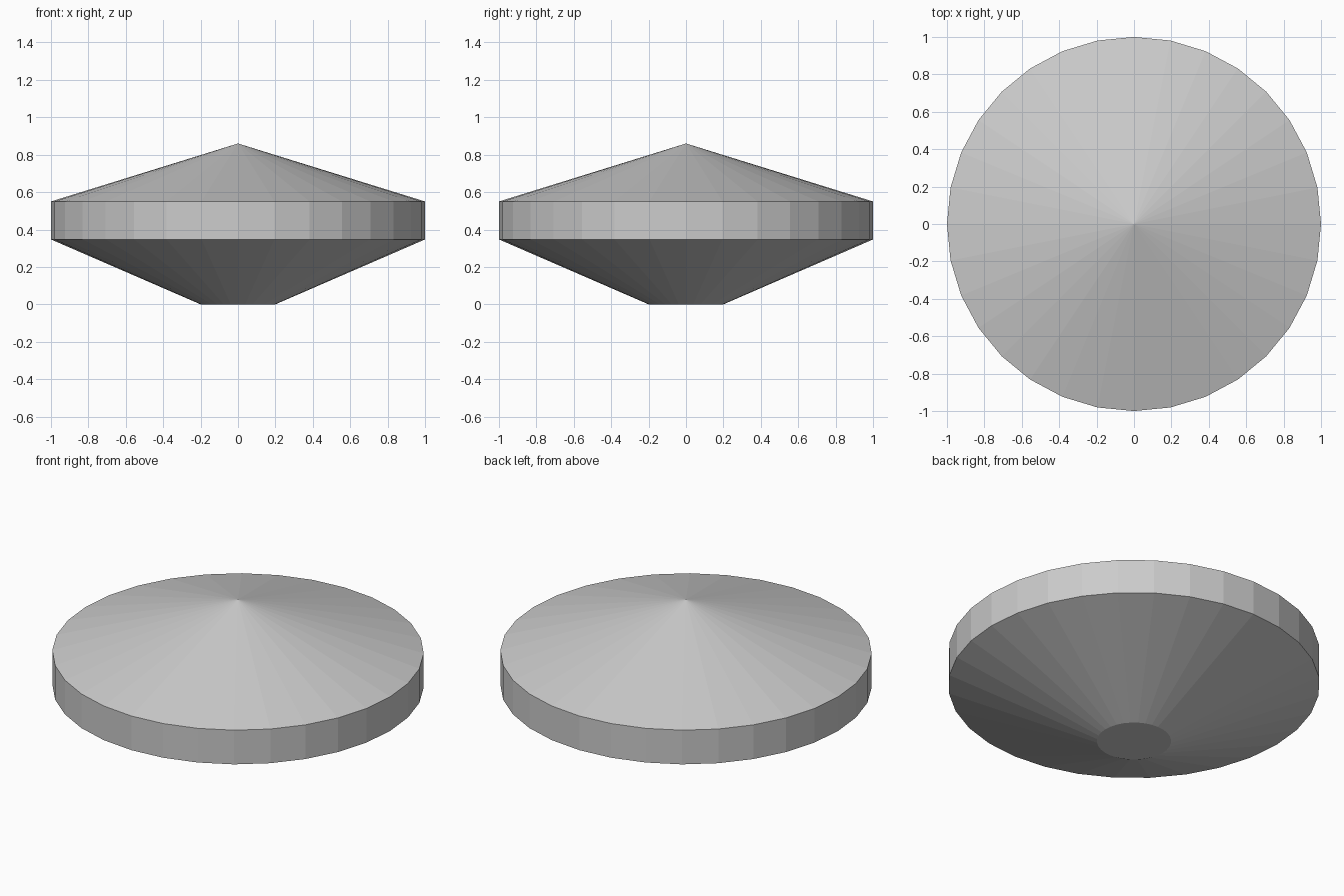
import bpy
import bmesh
from math import cos, sin, tau

cube = bpy.data.objects.get("Cube")
if cube:
    bpy.data.objects.remove(cube, do_unlink=True)

SIDES = 32

grey = bpy.data.materials.new("light grey")
grey.use_nodes = True
grey.diffuse_color = (0.6, 0.6, 0.6, 1)
grey.node_tree.nodes["Principled BSDF"].inputs["Base Color"].default_value = grey.diffuse_color


def ring(bm, radius, z):
    return [bm.verts.new((radius * cos(tau * i / SIDES), radius * sin(tau * i / SIDES), z))
            for i in range(SIDES)]


bm = bmesh.new()

# Flat foot, flared underside and upright rim
rings = [ring(bm, r, z) for r, z in ((0.2, 0), (1, 0.347), (1, 0.55))]
bm.faces.new(rings[0][::-1])
for low, high in zip(rings, rings[1:]):
    for i in range(SIDES):
        j = (i + 1) % SIDES
        bm.faces.new((low[i], low[j], high[j], high[i]))

# Shallow cone on top
tip = bm.verts.new((0, 0, 0.86))
for i in range(SIDES):
    bm.faces.new((rings[-1][i], rings[-1][(i + 1) % SIDES], tip))

mesh = bpy.data.meshes.new("faceted_disc")
bm.to_mesh(mesh)
bm.free()
mesh.materials.append(grey)
disc = bpy.data.objects.new("faceted_disc", mesh)
bpy.context.collection.objects.link(disc)
